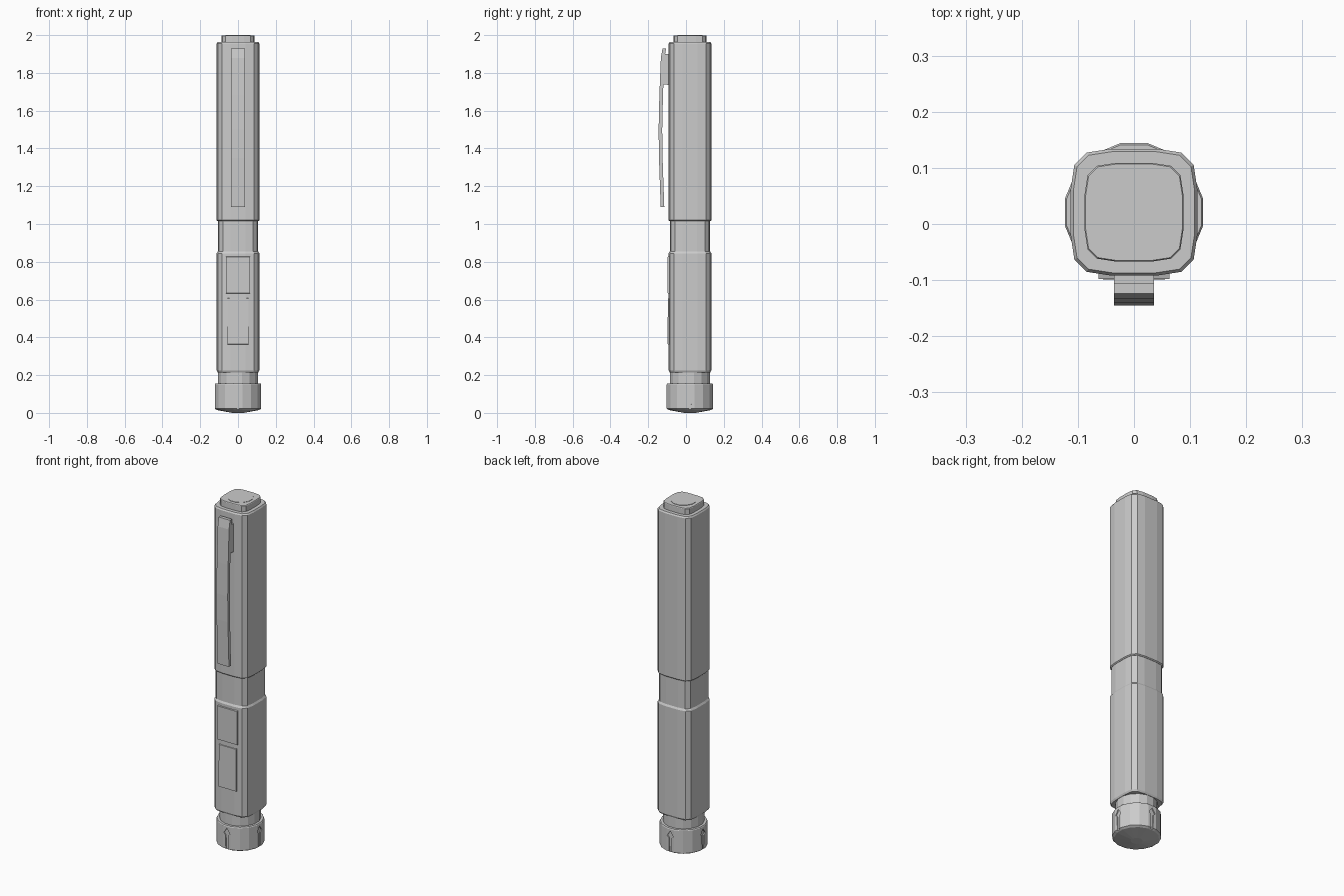
import bpy, bmesh, math
from mathutils import Matrix

if "Cube" in bpy.data.objects:
    bpy.data.objects.remove(bpy.data.objects["Cube"])

CY = 0.021  # the barrel axis sits slightly behind the origin

grey = bpy.data.materials.new("plain grey")
grey.use_nodes = True
grey.diffuse_color = (0.6, 0.6, 0.6, 1)
grey.node_tree.nodes["Principled BSDF"].inputs["Base Color"].default_value = (0.6, 0.6, 0.6, 1)


def finish(name, bm):
    bmesh.ops.recalc_face_normals(bm, faces=bm.faces)
    mesh = bpy.data.meshes.new(name)
    bm.to_mesh(mesh)
    bm.free()
    mesh.materials.append(grey)
    ob = bpy.data.objects.new(name, mesh)
    bpy.context.collection.objects.link(ob)
    return ob


def soft_square(half):
    """Rounded square with slightly bowed sides."""
    quarter = [(1, -0.36), (1, 0.36), (0.94, 0.75), (0.75, 0.94)]
    pts = []
    for k in range(4):
        c, s = round(math.cos(k * math.pi / 2)), round(math.sin(k * math.pi / 2))
        pts += [(half * (x * c - y * s), half * (x * s + y * c)) for x, y in quarter]
    return pts


def regular(half, sides=16):
    """Polygon with a flat side on each axis, half measured across flats."""
    r = half / math.cos(math.pi / sides)
    return [(r * math.cos((i + 0.5) * 2 * math.pi / sides),
             r * math.sin((i + 0.5) * 2 * math.pi / sides)) for i in range(sides)]


def loft(name, outline, levels):
    """Stack an outline at (z, half width) levels and close both ends."""
    bm = bmesh.new()
    rings = [[bm.verts.new((x, y + CY, z)) for x, y in outline(h)] for z, h in levels]
    for a, b in zip(rings, rings[1:]):
        n = len(a)
        for i in range(n):
            bm.faces.new((a[i], a[(i + 1) % n], b[(i + 1) % n], b[i]))
    bm.faces.new(rings[0][::-1])
    bm.faces.new(rings[-1])
    return finish(name, bm)


def extrude_x(name, profile, half):
    """Extrude a (y, z) side profile across x."""
    bm = bmesh.new()
    face = bm.faces.new([bm.verts.new((-half, y, z)) for y, z in profile])
    out = bmesh.ops.extrude_face_region(bm, geom=[face])
    bmesh.ops.translate(bm, vec=(2 * half, 0, 0),
                        verts=[v for v in out["geom"] if isinstance(v, bmesh.types.BMVert)])
    return finish(name, bm)


# Barrel sections
loft("upper_barrel", soft_square, [(1.015, 0.108), (1.02, 0.113), (1.955, 0.113), (1.963, 0.108)])
loft("middle_sleeve", soft_square, [(0.84, 0.107), (1.03, 0.107)])
loft("lower_barrel", soft_square, [(0.215, 0.108), (0.225, 0.113), (0.845, 0.113), (0.855, 0.107)])
loft("neck", regular, [(0.14, 0.106), (0.23, 0.106)])

# End button with a round inset top
loft("end_button", soft_square, [(1.95, 0.088), (1.995, 0.088), (1.998, 0.086)])
loft("button_disc", lambda h: regular(h, 12), [(1.99, 0.067), (2.0, 0.067)])

# Turning cap with a shallow domed base and four pointed grip grooves
cap = loft("turning_cap", regular, [(0, 0.03), (0.015, 0.112), (0.022, 0.123), (0.15, 0.123), (0.155, 0.12)])
bm = bmesh.new()
for k in range(4):
    shape = [(-0.006, 0.01), (0.006, 0.01), (0.008, 0.1), (0.02, 0.11), (0, 0.14),
             (-0.02, 0.11), (-0.008, 0.1)]
    front = [bm.verts.new((x, -0.14, z)) for x, z in shape]
    back = [bm.verts.new((x, -0.117, z)) for x, z in shape]
    n = len(shape)
    bm.faces.new(front)
    bm.faces.new(back[::-1])
    for i in range(n):
        bm.faces.new((front[i], back[i], back[(i + 1) % n], front[(i + 1) % n]))
    turn = Matrix.Translation((0, CY, 0)) @ Matrix.Rotation(k * math.pi / 2, 4, "Z")
    bmesh.ops.transform(bm, matrix=turn, verts=front + back)
cutter = finish("groove_cutter", bm)
cutter.hide_render = True
cutter.hide_viewport = True
cutter.display_type = "WIRE"
cut = cap.modifiers.new("grooves", "BOOLEAN")
cut.operation = "DIFFERENCE"
cut.solver = "EXACT"
cut.object = cutter

# Pocket clip, bowed outwards, with its mounting block
outer = [(-0.124, 1.93), (-0.133, 1.88), (-0.141, 1.68), (-0.145, 1.5), (-0.143, 1.35), (-0.134, 1.09)]
inner = [(y + 0.019, z) for y, z in reversed(outer)]
extrude_x("pocket_clip", outer + inner, 0.036)
extrude_x("clip_mount", [(-0.12, 1.9), (-0.12, 1.74), (-0.085, 1.735), (-0.085, 1.9)], 0.036)

# Raised window and label plates on the front
extrude_x("window_plate", [(-0.098, 0.826), (-0.098, 0.634), (-0.085, 0.63), (-0.085, 0.83)], 0.063)
extrude_x("label_plate", [(-0.095, 0.605), (-0.099, 0.365), (-0.085, 0.36), (-0.085, 0.61)], 0.055)
